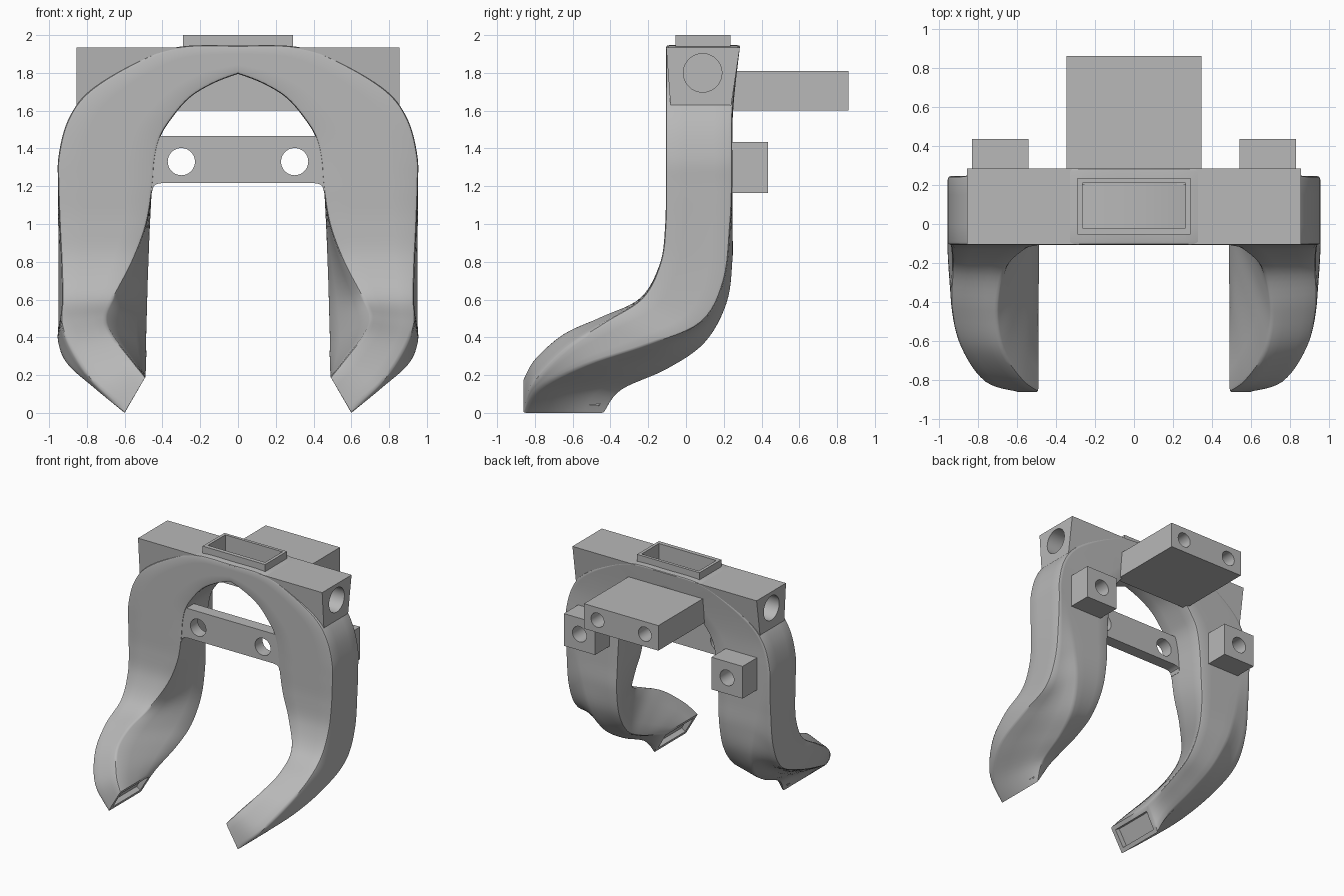
import bpy, bmesh, math
from mathutils import Vector

if "Cube" in bpy.data.objects:
    bpy.data.objects.remove(bpy.data.objects["Cube"])

grey = bpy.data.materials.new("plain_grey")
grey.use_nodes = True
colour = (0.48, 0.48, 0.48, 1)
grey.diffuse_color = colour
grey.node_tree.nodes["Principled BSDF"].inputs["Base Color"].default_value = colour


def finish(name, bm):
    bmesh.ops.recalc_face_normals(bm, faces=bm.faces)
    mesh = bpy.data.meshes.new(name)
    bm.to_mesh(mesh)
    bm.free()
    mesh.materials.append(grey)
    obj = bpy.data.objects.new(name, mesh)
    bpy.context.collection.objects.link(obj)
    return obj


def select(obj):
    bpy.ops.object.select_all(action='DESELECT')
    obj.select_set(True)
    bpy.context.view_layer.objects.active = obj


def smooth(obj, degrees=30):
    select(obj)
    bpy.ops.object.shade_smooth_by_angle(angle=math.radians(degrees))


def prism(name, profile, y0, y1):
    """Extrude an x-z profile from y0 to y1."""
    bm = bmesh.new()
    front = [bm.verts.new((x, y0, z)) for x, z in profile]
    back = [bm.verts.new((x, y1, z)) for x, z in profile]
    bm.faces.new(front)
    bm.faces.new(back[::-1])
    for i in range(len(profile)):
        j = (i + 1) % len(profile)
        bm.faces.new((front[i], back[i], back[j], front[j]))
    return finish(name, bm)


def box(name, x, y, z):
    return prism(name, [(x[0], z[0]), (x[1], z[0]), (x[1], z[1]), (x[0], z[1])], *y)


def cylinder(centre, radius, length, axis):
    bm = bmesh.new()
    bmesh.ops.create_cone(bm, cap_ends=True, segments=40, radius1=radius,
                          radius2=radius, depth=length)
    obj = finish("hole_cutter", bm)
    obj.location = centre
    obj.rotation_euler = (math.pi / 2, 0, 0) if axis == 'y' else (0, math.pi / 2, 0)
    return obj


def cut(cutter, *targets):
    """Subtract the cutter from each target, then discard it."""
    cutter.hide_render = True
    for target in targets:
        select(target)
        mod = target.modifiers.new("cut", 'BOOLEAN')
        mod.operation = 'DIFFERENCE'
        mod.solver = 'EXACT'
        mod.object = cutter
        bpy.ops.object.modifier_apply(modifier=mod.name)
    bpy.data.objects.remove(cutter)


# Arch stations from crown to shoulder: inner x, z and outer x, z
FRONT, BACK = -0.107, 0.245
arch = [(0, 1.795, 0, 1.945), (.13, 1.745, .32, 1.937), (.26, 1.665, .56, 1.845),
        (.365, 1.54, .79, 1.7), (.415, 1.45, .9, 1.55), (.44, 1.34, .95, 1.36)]

# Rails of the leg, from shoulder to tip
inner_front = [(.452, FRONT, 1.2), (.485, -.11, 1), (.56, -.135, .8), (.66, -.24, .61),
               (.7, -.45, .51), (.67, -.65, .42), (.57, -.8, .29), (.49, -.86, .19)]
outer_front = [(.952, FRONT, 1.2), (.945, -.11, 1), (.935, -.135, .8), (.93, -.23, .61),
               (.935, -.43, .48), (.885, -.64, .34), (.765, -.81, .16), (.59, -.86, .02)]
outer_ridge = [(.952, .245, 1.2), (.952, .235, 1), (.952, .2, .7), (.952, .08, .48),
               (.952, -.2, .36), (.9, -.53, .25), (.75, -.78, .12), (.6, -.86, 0)]
outer_back = [(.88, .245, 1.2), (.84, .245, 1), (.8, .245, .8), (.75, .215, .58),
              (.7, .1, .37), (.66, -.1, .23), (.63, -.34, .12), (.6, -.43, 0)]
inner_back = [(.455, .245, 1.2), (.465, .245, 1), (.47, .245, .8), (.475, .2, .58),
              (.48, .08, .4), (.48, -.1, .3), (.485, -.3, .23), (.49, -.42, .19)]


def arch_section(xi, zi, xo, zo):
    # The rear face flares backwards towards the crown
    def rear(z):
        return BACK + .04 * max(0, (z - 1.6) / .335)
    a, b = Vector((xi, rear(zi), zi)), Vector((xo, rear(zo), zo))
    return [Vector((xi, FRONT, zi)), Vector((xo, FRONT, zo)), b, b.lerp(a, .14), a]


stations = [arch_section(*row) for row in arch]
stations += [[Vector(p) for p in row] for row in
             zip(inner_front, outer_front, outer_ridge, outer_back, inner_back)]


def spline(p, q, r, s, t):
    return (2 * q + (r - p) * t + (2 * p - 5 * q + 4 * r - s) * t * t
            + (3 * q - p - 3 * r + s) * t ** 3) / 2


def soften(corners):
    """Round every corner of a section and divide its long sides."""
    ring = []
    count = len(corners)
    for i, c in enumerate(corners):
        ends = []
        for other in (corners[i - 1], corners[(i + 1) % count]):
            d = other - c
            ends.append(c + d * min(.3, .018 / max(d.length, .001)))
        ring += [ends[0], c / 2 + (ends[0] + ends[1]) / 4, ends[1]]
    divided = []
    for i, p in enumerate(ring):
        divided.append(p)
        if i % 3 == 2:
            q = ring[(i + 1) % len(ring)]
            divided += [p.lerp(q, k / 4) for k in (1, 2, 3)]
    return divided


# Curved frame: one loft from tip to tip
STEPS = 6
half = []
last = len(stations) - 1
for i in range(last):
    four = [stations[min(max(k, 0), last)] for k in range(i - 1, i + 3)]
    for step in range(STEPS):
        half.append(soften([spline(*pts, step / STEPS) for pts in zip(*four)]))
half.append(soften(stations[last]))
mirrored = [[Vector((-p.x, p.y, p.z)) for p in ring] for ring in half[:0:-1]]

bm = bmesh.new()
rings = [[bm.verts.new(p) for p in ring] for ring in mirrored + half]
for a, b in zip(rings, rings[1:]):
    for k in range(len(a)):
        n = (k + 1) % len(a)
        bm.faces.new((a[k], a[n], b[n], b[k]))
tips = [bm.faces.new(rings[0]), bm.faces.new(rings[-1][::-1])]
bmesh.ops.recalc_face_normals(bm, faces=bm.faces)
# Recessed pocket in each tip
bmesh.ops.inset_individual(bm, faces=tips, thickness=.035)
bmesh.ops.inset_individual(bm, faces=tips, thickness=.002, depth=-.04)
frame = finish("curved_frame", bm)

# Top housing, arched underneath and narrowing downwards
housing = prism("top_housing", [(-.855, 1.6), (-.4, 1.6), (-.2, 1.73), (0, 1.825),
                                (.2, 1.73), (.4, 1.6), (.855, 1.6),
                                (.855, 1.935), (-.855, 1.935)], -.105, .285)
for v in housing.data.vertices:
    drop = (1.935 - v.co.z) / .335
    v.co.y += .025 * drop if v.co.y < 0 else -.05 * drop

# Rim and socket on top
rim = box("socket_rim", (-.29, .29), (-.055, .235), (1.9, 2))
socket = prism("socket_cutter", [(-.265, 1.8), (0, 1.86), (.265, 1.8),
                                 (.265, 2.1), (-.265, 2.1)], -.02, .21)
cut(socket, frame, housing, rim)

# Cross bar with filleted lower corners and two round holes
fillet = [(.5, 1.465), (.5, 1.16), (.455, 1.17), (.447, 1.2), (.43, 1.212), (.4, 1.217)]
bar = prism("cross_bar", fillet + [(-x, z) for x, z in fillet[::-1]], -.1, 0)

# Rear plate
plate = box("rear_plate", (-.345, .345), (.2, .86), (1.6, 1.81))

for side, label in ((1, "left"), (-1, "right")):
    cut(cylinder((side * .3, 0, 1.33), .072, 1, 'y'), bar)
    cut(cylinder((side * .22, .86, 1.705), .06, .5, 'y'), plate)
    cut(cylinder((side * .85, .088, 1.8), .102, .6, 'x'), housing, frame)
    # Rear mounting block
    block = box(label + "_rear_block", sorted((side * .54, side * .83)),
                (.2, .435), (1.165, 1.435))
    cut(cylinder((side * .685, .43, 1.3), .065, .3, 'y'), block)
    smooth(block)

for part in (housing, bar, plate):
    smooth(part)
smooth(frame, 42)
